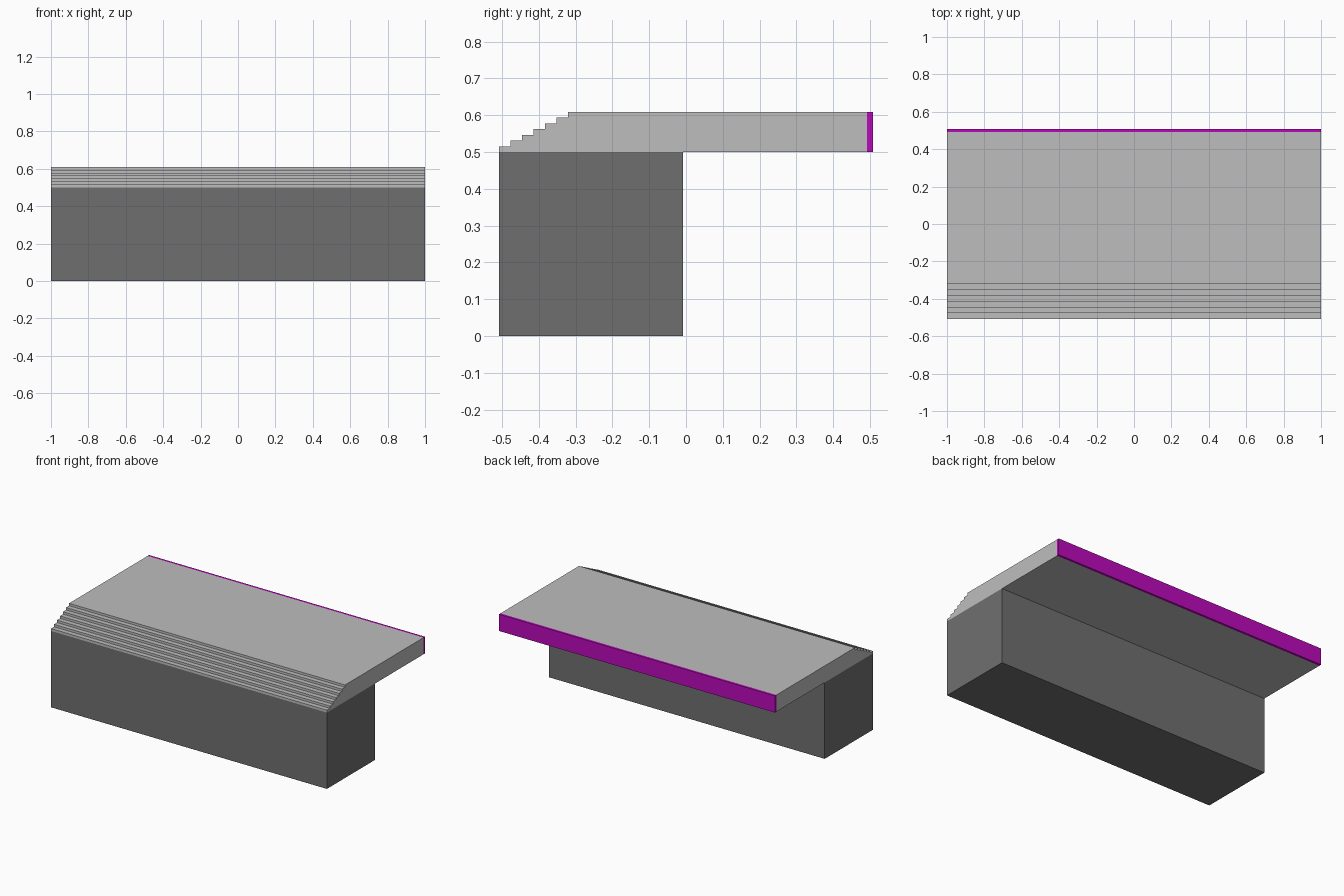
import bpy
import bmesh

cube = bpy.data.objects.get("Cube")
if cube:
    bpy.data.objects.remove(cube, do_unlink=True)

U = 1 / 64            # grid unit all parts snap to
FRONT = -32.5 * U     # front plane
BACK = 32.5 * U       # back plane
DECK = 0.5            # height where the slab rests on the base


def material(name, rgb):
    mat = bpy.data.materials.new(name)
    mat.use_nodes = True
    color = (*rgb, 1.0)
    mat.diffuse_color = color
    mat.node_tree.nodes["Principled BSDF"].inputs["Base Color"].default_value = color
    return mat


def extrude_profile(name, profile, mat):
    """Extrude a (y, z) side profile across the full width in x."""
    bm = bmesh.new()
    face = bm.faces.new([bm.verts.new((-1, y, z)) for y, z in profile])
    result = bmesh.ops.extrude_face_region(bm, geom=[face])
    verts = [g for g in result["geom"] if isinstance(g, bmesh.types.BMVert)]
    bmesh.ops.translate(bm, vec=(2, 0, 0), verts=verts)
    bmesh.ops.recalc_face_normals(bm, faces=bm.faces)
    mesh = bpy.data.meshes.new(name)
    bm.to_mesh(mesh)
    bm.free()
    mesh.materials.append(mat)
    obj = bpy.data.objects.new(name, mesh)
    bpy.context.collection.objects.link(obj)
    return obj


def rectangle(y0, y1, z0, z1):
    return [(y0, z0), (y1, z0), (y1, z1), (y0, z1)]


dark_grey = material("dark grey", (0.159, 0.159, 0.159))
light_grey = material("light grey", (0.515, 0.515, 0.515))
magenta = material("magenta", (0.50, 0.003, 0.50))

# Solid base block
extrude_profile("base_block", rectangle(FRONT, FRONT + 0.5, 0, DECK), dark_grey)

# Overhanging slab with seven small steps along its front edge
STEPS = 7
slab = [(FRONT, DECK)]
for i in range(STEPS):
    y = FRONT + 2 * U * i
    if i:
        slab.append((y, DECK + U * i))
    slab.append((y, DECK + U * (i + 1)))
slab += [(BACK - U, DECK + STEPS * U), (BACK - U, DECK)]
extrude_profile("stepped_slab", slab, light_grey)

# Coloured strip along the back edge
extrude_profile("back_strip", rectangle(BACK - U, BACK, DECK, DECK + STEPS * U), magenta)
